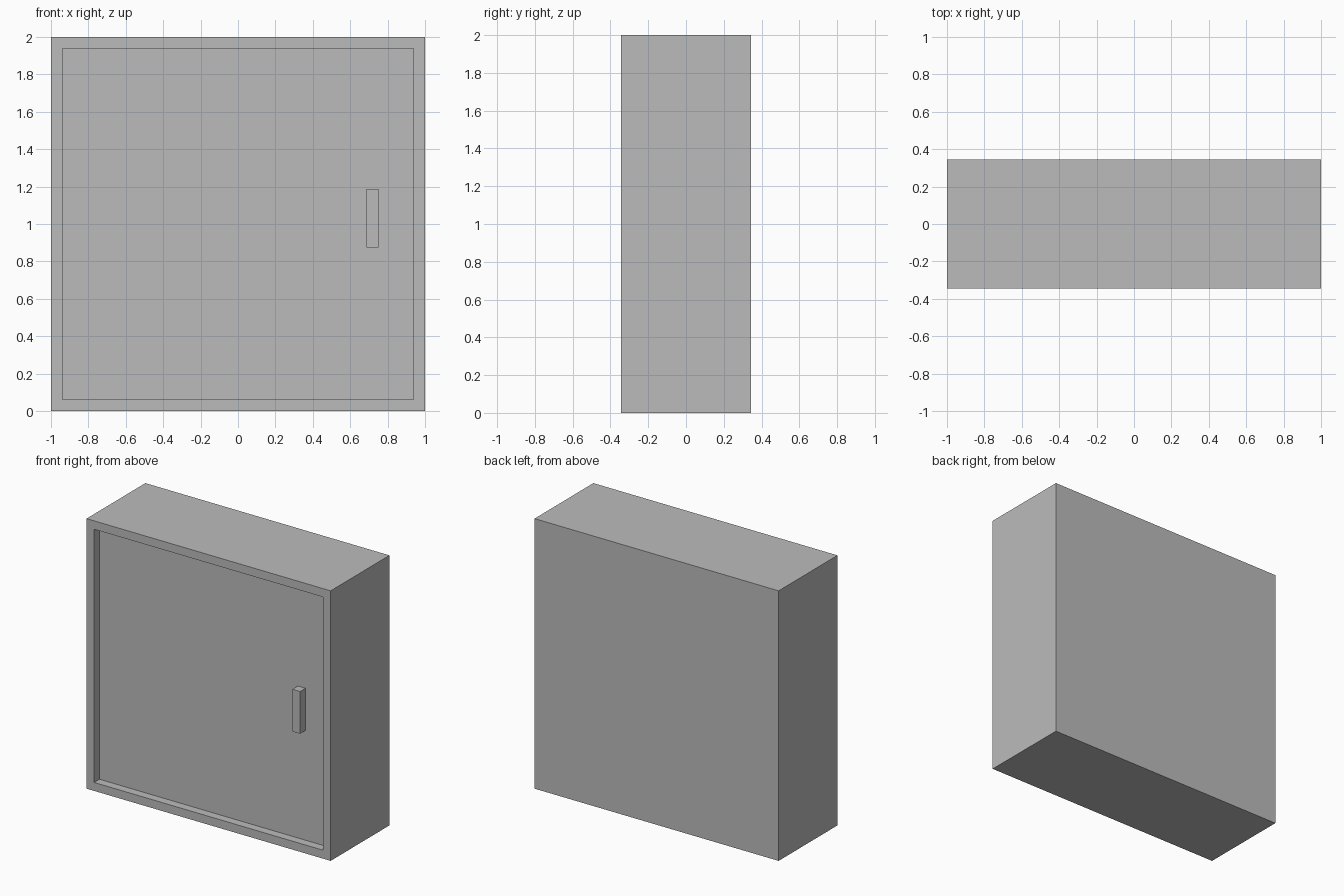
import bpy
import bmesh
from mathutils import Vector

cube = bpy.data.objects.get("Cube")
if cube:
    bpy.data.objects.remove(cube, do_unlink=True)

# Single painted-metal colour
GREY = (0.5, 0.5, 0.5, 1.0)
paint = bpy.data.materials.new("grey_paint")
paint.use_nodes = True
paint.diffuse_color = GREY
paint.node_tree.nodes["Principled BSDF"].inputs["Base Color"].default_value = GREY

HALF_DEPTH = 0.344
RIM = 0.0625       # frame width, also the depth of the door recess


def box_mesh(low, high):
    """Return a bmesh box spanning two corners."""
    low, high = Vector(low), Vector(high)
    bm = bmesh.new()
    bmesh.ops.create_cube(bm, size=1)
    bmesh.ops.scale(bm, vec=high - low, verts=bm.verts)
    bmesh.ops.translate(bm, vec=(low + high) / 2, verts=bm.verts)
    return bm


def finish(bm, name):
    mesh = bpy.data.meshes.new(name)
    bm.normal_update()
    bm.to_mesh(mesh)
    bm.free()
    mesh.materials.append(paint)
    obj = bpy.data.objects.new(name, mesh)
    bpy.context.collection.objects.link(obj)
    return obj


# Cabinet body: the front face is inset to a rim, then pushed in as the door
bm = box_mesh((-1, -HALF_DEPTH, 0), (1, HALF_DEPTH, 2))
bm.normal_update()
door = min(bm.faces, key=lambda f: f.calc_center_median().y)
bmesh.ops.inset_region(bm, faces=[door], thickness=RIM, use_even_offset=True)
panel = bmesh.ops.extrude_discrete_faces(bm, faces=[door])["faces"]
bmesh.ops.translate(bm, vec=(0, RIM, 0), verts=panel[0].verts)
finish(bm, "cabinet_body")

# Upright handle, flush with the rim
finish(box_mesh((0.6875, -HALF_DEPTH, 0.875), (0.75, RIM - HALF_DEPTH, 1.1875)),
       "door_handle")
